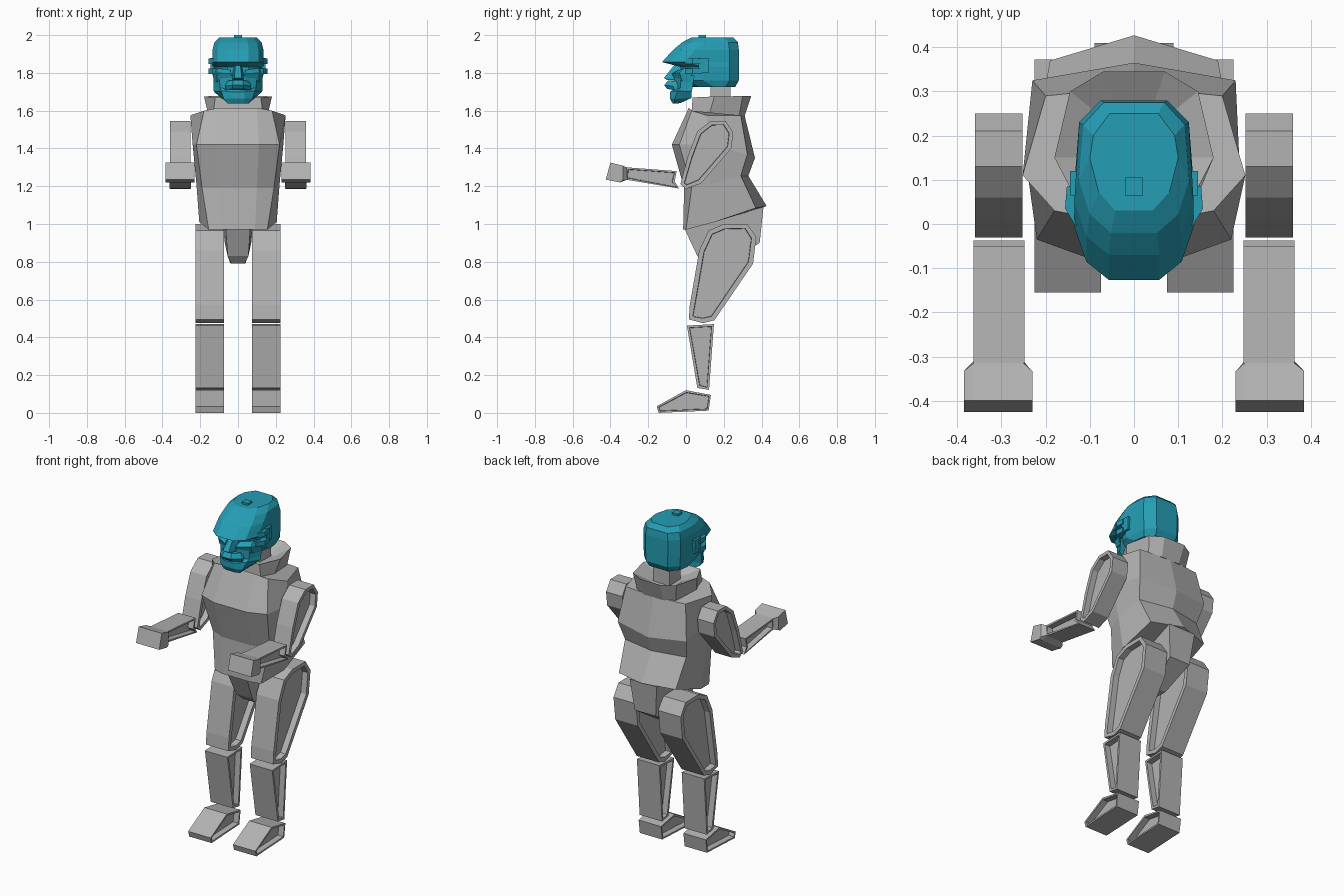
import bpy, bmesh


def material(name, color):
    m = bpy.data.materials.new(name)
    m.diffuse_color = (*color, 1)
    return m


GREY = material("body grey", (0.45, 0.45, 0.45))
TEAL = material("head teal", (0.018, 0.34, 0.46))


def finish(name, bm, mat):
    bmesh.ops.recalc_face_normals(bm, faces=bm.faces)
    me = bpy.data.meshes.new(name)
    bm.to_mesh(me)
    bm.free()
    me.materials.append(mat)
    ob = bpy.data.objects.new(name, me)
    bpy.context.collection.objects.link(ob)
    return ob


def stack(name, rings, mat):
    """Join closed rings of 3D points with quads and cap both ends."""
    bm = bmesh.new()
    vs = [[bm.verts.new(p) for p in r] for r in rings]
    n = len(vs[0])
    for a, b in zip(vs, vs[1:]):
        for i in range(n):
            j = (i + 1) % n
            bm.faces.new((a[i], a[j], b[j], b[i]))
    bm.faces.new(vs[0])
    bm.faces.new(vs[-1])
    return finish(name, bm, mat)


def loft(name, halves, mat):
    """Rings given as the +x half, front to back; mirrored across x."""
    rings = [h + [(-x, y, z) for x, y, z in reversed(h) if x > 0] for h in halves]
    return stack(name, rings, mat)


def prism(name, profile, x0, x1, mat, rim=0, depth=0.035):
    """Side (y, z) profile extruded along x, optional recessed side panels."""
    bm = bmesh.new()
    a = [bm.verts.new((x0, y, z)) for y, z in profile]
    b = [bm.verts.new((x1, y, z)) for y, z in profile]
    n = len(a)
    caps = [bm.faces.new(a), bm.faces.new(b)]
    for i in range(n):
        j = (i + 1) % n
        bm.faces.new((a[i], a[j], b[j], b[i]))
    bmesh.ops.recalc_face_normals(bm, faces=bm.faces)
    if rim:
        bmesh.ops.inset_individual(bm, faces=caps, thickness=rim)
        bmesh.ops.inset_individual(bm, faces=caps, thickness=0.002, depth=-depth)
    return finish(name, bm, mat)


def box(name, x0, x1, y0, y1, z0, z1, mat):
    return prism(name, [(y0, z0), (y1, z0), (y1, z1), (y0, z1)], x0, x1, mat)


# Torso: chest, waist and hips
loft("torso", [
    [(.09, -.015, .97), (.155, .0, .97), (.205, .15, 1.01), (.19, .37, 1.085), (0, .427, 1.095)],
    [(.10, -.01, 1.19), (.19, .03, 1.19), (.22, .13, 1.21), (.205, .29, 1.255), (0, .33, 1.255)],
    [(.11, -.075, 1.42), (.22, -.035, 1.42), (.24, .11, 1.42), (.23, .325, 1.37), (0, .365, 1.35)],
    [(.10, .015, 1.615), (.18, .03, 1.60), (.252, .11, 1.575), (.20, .29, 1.575), (0, .31, 1.575)],
], GREY)
loft("pelvis", [
    [(.035, .10, .79), (.04, .22, .79)],
    [(.055, .06, .83), (.07, .39, .90)],
    [(.065, -.01, .98), (.09, .41, 1.09)],
], GREY)
# Flared collar with a dished middle, and the neck
loft("collar", [
    [(.13, .03, 1.60), (.155, .12, 1.57), (.13, .28, 1.565), (.06, .31, 1.57)],
    [(.12, .035, 1.67), (.18, .15, 1.675), (.145, .30, 1.677), (.07, .345, 1.677)],
    [(.05, .09, 1.63), (.08, .15, 1.63), (.07, .24, 1.625), (.04, .26, 1.625)],
], GREY)
box("neck", -.055, .055, .13, .235, 1.58, 1.76, GREY)

# Limb side profiles: x range, rim width, (y, z) outline
LIMBS = {
    "upper_arm": (.252, .36, .022, [(.13, 1.545), (.21, 1.545), (.25, 1.485), (.24, 1.40), (.08, 1.215),
                                    (.0, 1.185), (-.03, 1.21), (.01, 1.36), (.06, 1.49)]),
    "forearm": (.248, .363, .014, [(-.315, 1.30), (-.32, 1.235), (-.037, 1.188), (-.06, 1.225), (-.05, 1.28)]),
    "thigh": (.075, .225, .026, [(.12, .965), (.20, 1.0), (.325, 1.0), (.372, .93), (.355, .79), (.15, .49),
                                 (.09, .475), (.015, .495), (.02, .57), (.07, .86)]),
    "shin": (.075, .225, .018, [(.005, .462), (.148, .47), (.122, .122), (.06, .132)]),
    "foot": (.075, .225, .012, [(-.155, .035), (.0, .12), (.132, .095), (.12, .012), (-.145, .0)]),
}
for side, s in (("left", 1), ("right", -1)):
    for part, (x0, x1, rim, prof) in LIMBS.items():
        prism(f"{side}_{part}", prof, s * x0, s * x1, GREY, rim)
    # Blocky fist, tapering to the wrist
    sec = [[(-.425, 1.235), (-.35, 1.22), (-.335, 1.23), (-.333, 1.308), (-.40, 1.325)],
           [(-.425, 1.235), (-.35, 1.22), (-.31, 1.235), (-.315, 1.30), (-.40, 1.325)]]
    stack(f"{side}_fist", [[(s * x, y, z) for y, z in sec[k]]
                           for x, k in ((.23, 0), (.25, 1), (.363, 1), (.385, 0))], GREY)


# Head shell with overhanging brow
def skull_ring(z, w, front, back):
    return [(.42 * w, front, z), (.80 * w, front + .042, z), (w, front + .12, z),
            (.92 * w, back - .05, z), (.55 * w, back, z)]


loft("skull", [skull_ring(*r) for r in (
    (1.725, .115, .03, .26), (1.76, .13, -.03, .28), (1.832, .135, -.03, .28),
    (1.857, .135, -.127, .28), (1.92, .135, -.07, .28),
    (1.962, .125, -.02, .275), (1.988, .10, .03, .25))], TEAL)
box("crown_knob", -.02, .02, .065, .105, 1.97, 2.0, TEAL)

# Jaw, lip, nose and chin
loft("jaw", [
    [(.03, -.07, 1.637), (.055, -.06, 1.637), (.05, -.03, 1.64)],
    [(.035, -.085, 1.665), (.075, -.06, 1.662), (.09, .03, 1.668)],
    [(.035, -.085, 1.70), (.09, -.045, 1.705), (.128, .03, 1.70)],
    [(.035, -.06, 1.715), (.095, -.03, 1.72), (.13, .035, 1.725)],
    [(.04, -.06, 1.785), (.10, -.03, 1.785), (.13, .045, 1.785)],
], TEAL)
loft("upper_lip", [
    [(.03, -.10, 1.715), (.07, -.06, 1.708), (.07, -.02, 1.71)],
    [(.03, -.115, 1.735), (.07, -.07, 1.73), (.07, -.02, 1.73)],
    [(.025, -.095, 1.76), (.055, -.06, 1.757), (.055, -.02, 1.76)],
], TEAL)
loft("nose", [
    [(.02, -.10, 1.762), (.034, -.03, 1.762)],
    [(.02, -.117, 1.773), (.034, -.03, 1.775)],
    [(.012, -.055, 1.85), (.018, -.02, 1.85)],
], TEAL)

for side, s in (("left", 1), ("right", -1)):
    # Cheekbone wedge under each eye
    stack(f"{side}_cheek", [[(s * x, y, z) for x, y, z in r] for r in (
        [(.035, -.06, 1.77), (.11, -.02, 1.755), (.125, .03, 1.75), (.035, .0, 1.77)],
        [(.035, -.075, 1.795), (.11, -.035, 1.80), (.137, .03, 1.80), (.035, .0, 1.795)],
        [(.04, -.04, 1.815), (.11, -.01, 1.825), (.13, .03, 1.825), (.04, .0, 1.815)])], TEAL)
    # Ear: rear plate with two forward prongs
    box(f"{side}_ear_plate", s * .11, s * .145, .065, .12, 1.80, 1.88, TEAL)
    for nm, z0, z1 in (("upper", 1.848, 1.876), ("lower", 1.795, 1.823)):
        stack(f"{side}_ear_{nm}_prong", [
            [(s * a, y, z) for a, z in ((.11, z0), (b, z0), (b, z1), (.11, z1))]
            for y, b in ((-.005, .132), (.035, .156), (.085, .152))], TEAL)
